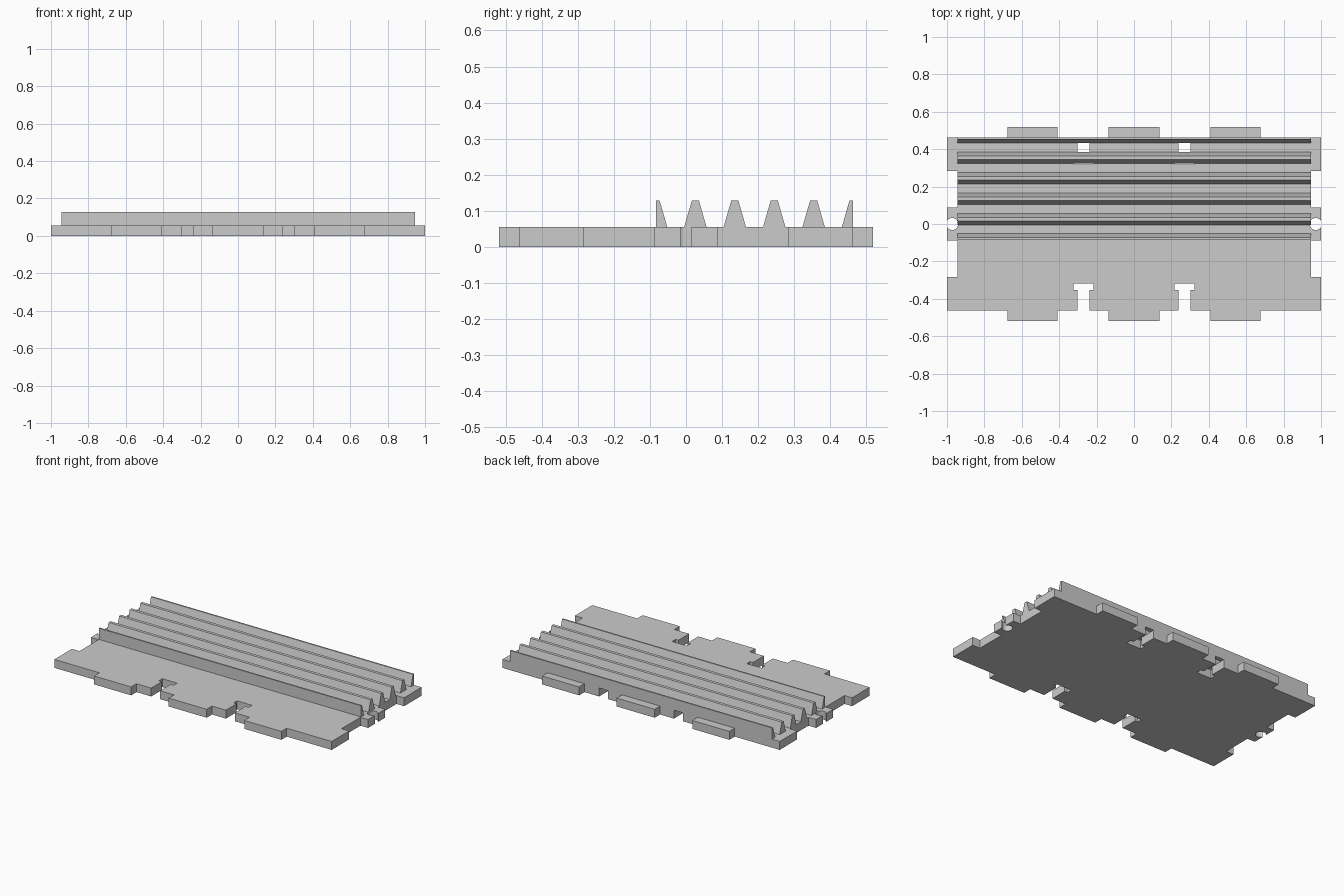
import bpy
import bmesh
from math import cos, sin, radians
from mathutils import Vector

cube = bpy.data.objects.get("Cube")
if cube:
    bpy.data.objects.remove(cube, do_unlink=True)

PLATE_TOP = 0.055
RIDGE_TOP = 0.128
RIDGE_HALF = 0.945

grey = bpy.data.materials.new("plain grey")
grey.use_nodes = True
colour = (0.6, 0.6, 0.6, 1)
grey.diffuse_color = colour
grey.node_tree.nodes["Principled BSDF"].inputs["Base Color"].default_value = colour


def extrude(name, points, offset):
    """Make a solid by sweeping a flat outline along an offset."""
    bm = bmesh.new()
    face = bm.faces.new([bm.verts.new(p) for p in points])
    swept = bmesh.ops.extrude_face_region(bm, geom=[face])
    verts = [g for g in swept["geom"] if isinstance(g, bmesh.types.BMVert)]
    bmesh.ops.translate(bm, verts=verts, vec=Vector(offset))
    bmesh.ops.recalc_face_normals(bm, faces=bm.faces)
    mesh = bpy.data.meshes.new(name)
    bm.to_mesh(mesh)
    bm.free()
    mesh.materials.append(grey)
    obj = bpy.data.objects.new(name, mesh)
    bpy.context.collection.objects.link(obj)
    return obj


# Base plate: one quarter of the outline, from the round side notch
# past the side tab, edge tab and T-slot to the middle of the back edge
quarter = [(0.972 + 0.032 * cos(radians(a)), 0.032 * sin(radians(a)))
           for a in range(165, 29, -15)]
quarter += [(1, 0.0155), (1, 0.088), (0.945, 0.088), (0.945, 0.283),
            (1, 0.283), (1, 0.463)]
quarter += [(0.675, 0.463), (0.675, 0.518), (0.408, 0.518), (0.408, 0.463)]
quarter += [(0.302, 0.463), (0.302, 0.353), (0.323, 0.353), (0.323, 0.318),
            (0.216, 0.318), (0.216, 0.353), (0.237, 0.353), (0.237, 0.463)]
quarter += [(0.137, 0.463), (0.137, 0.518)]

half = quarter + [(-x, y) for x, y in reversed(quarter)]
outline = half + [(x, -y) for x, y in reversed(half)]
extrude("base_plate", [(x, y, 0) for x, y in outline], (0, 0, PLATE_TOP))


# Ridges: tapered bars running along x, with half bars at both ends
def ridge(name, base_front, top_front, top_back, base_back):
    section = [(base_front, PLATE_TOP), (top_front, RIDGE_TOP),
               (top_back, RIDGE_TOP), (base_back, PLATE_TOP)]
    extrude(name, [(-RIDGE_HALF, y, z) for y, z in section],
            (2 * RIDGE_HALF, 0, 0))


ridge("front_half_ridge", -0.083, -0.083, -0.073, -0.052)
for i in range(4):
    c = 0.026 + i * 0.1093
    ridge(f"ridge_{i + 1}", c - 0.031, c - 0.01, c + 0.01, c + 0.031)
ridge("back_half_ridge", 0.432, 0.453, 0.463, 0.463)
